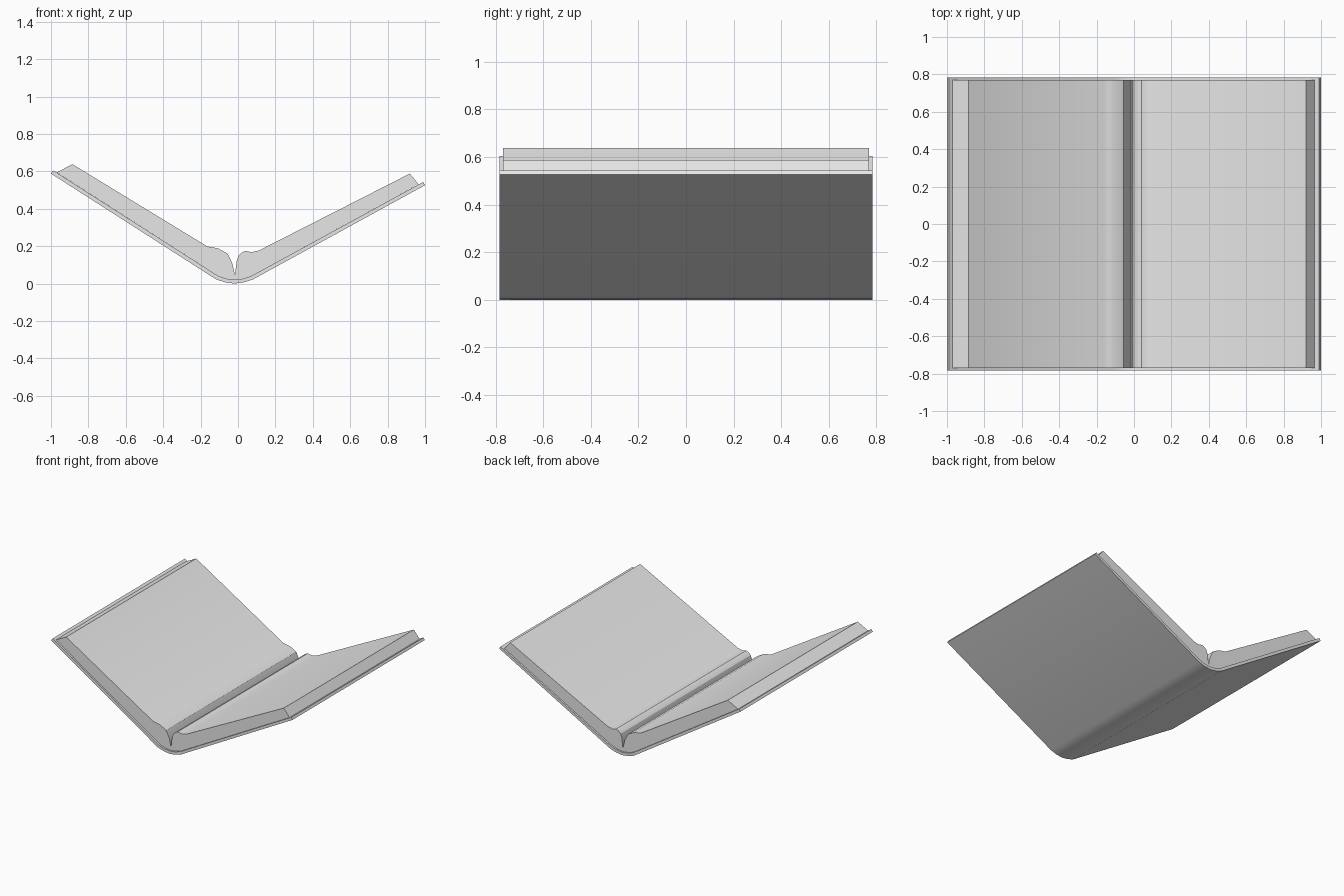
import bpy
import bmesh
from math import radians
from mathutils import Vector

cube = bpy.data.objects.get("Cube")
if cube:
    bpy.data.objects.remove(cube, do_unlink=True)

GREY = (0.8, 0.8, 0.8, 1)
grey = bpy.data.materials.new("light_grey")
grey.use_nodes = True
grey.diffuse_color = GREY
grey.node_tree.nodes["Principled BSDF"].inputs["Base Color"].default_value = GREY


def extrude_profile(name, profile, half_depth):
    """Extrude an x-z outline along y into a closed solid."""
    bm = bmesh.new()
    face = bm.faces.new([bm.verts.new((x, -half_depth, z)) for x, z in profile])
    result = bmesh.ops.extrude_face_region(bm, geom=[face], use_keep_orig=True)
    moved = [v for v in result["geom"] if isinstance(v, bmesh.types.BMVert)]
    bmesh.ops.translate(bm, verts=moved, vec=Vector((0, 2 * half_depth, 0)))
    bmesh.ops.recalc_face_normals(bm, faces=bm.faces[:])
    mesh = bpy.data.meshes.new(name)
    bm.to_mesh(mesh)
    bm.free()
    mesh.materials.append(grey)
    obj = bpy.data.objects.new(name, mesh)
    bpy.context.collection.objects.link(obj)
    bpy.ops.object.select_all(action="DESELECT")
    obj.select_set(True)
    bpy.context.view_layer.objects.active = obj
    bpy.ops.object.shade_smooth_by_angle(angle=radians(25))
    return obj


# Cover: two boards joined by a rounded spine
cover_outside = [(-1, 0.588), (-0.115, 0.021), (-0.065, 0.006), (-0.02, 0),
                 (0.03, 0.006), (0.078, 0.021), (1, 0.526)]
cover_inside = [(0.99, 0.543), (0.07, 0.04), (0.025, 0.026), (-0.02, 0.021),
                (-0.06, 0.026), (-0.105, 0.04), (-0.988, 0.605)]
extrude_profile("cover", cover_outside + cover_inside, 0.783)

# Pages: block resting on the cover, parted by a narrow gutter
left_page = [(-0.97, 0.594), (-0.885, 0.638), (-0.163, 0.198), (-0.135, 0.194),
             (-0.104, 0.187), (-0.056, 0.16), (-0.03, 0.107), (-0.016, 0.043)]
right_page = [(-0.008, 0.118), (0.003, 0.15), (0.02, 0.166), (0.04, 0.175),
              (0.072, 0.168), (0.11, 0.176), (0.919, 0.588), (0.966, 0.53)]
extrude_profile("pages", left_page + right_page + cover_inside[1:-1], 0.77)
